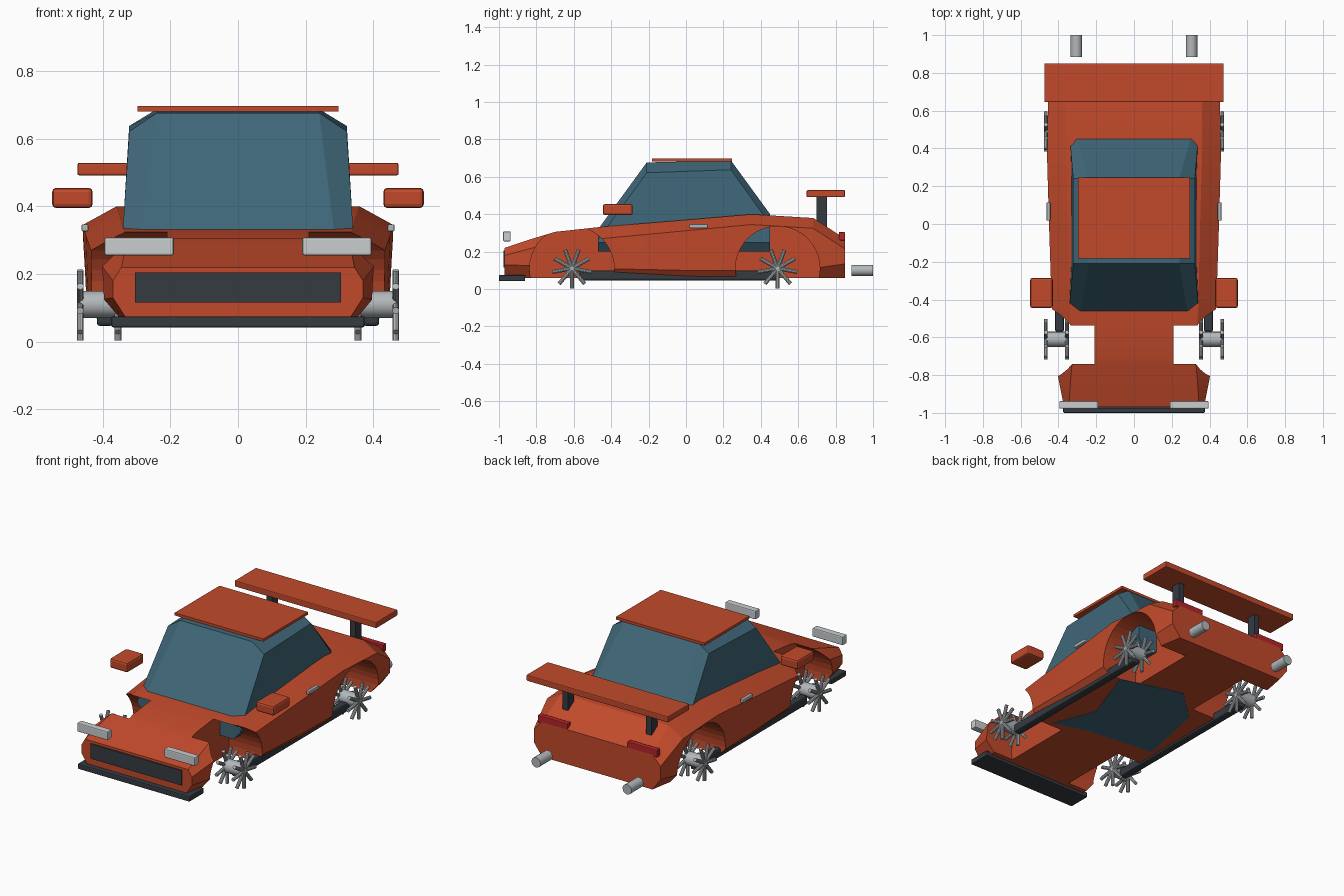
import bpy, bmesh, math
from mathutils import Matrix, Vector

if "Cube" in bpy.data.objects:
    bpy.data.objects.remove(bpy.data.objects["Cube"])


def material(name, rgb):
    m = bpy.data.materials.new(name)
    m.diffuse_color = (*rgb, 1)
    m.use_nodes = True
    m.node_tree.nodes["Principled BSDF"].inputs["Base Color"].default_value = m.diffuse_color
    return m


ORANGE = material("orange paint", (0.54, 0.068, 0.024))
GLASS = material("blue glass", (0.05, 0.135, 0.19))
DARK = material("dark trim", (0.035, 0.043, 0.053))
SILVER = material("silver metal", (0.45, 0.48, 0.50))
WHITE = material("lamp white", (0.58, 0.61, 0.62))
RED = material("red lamp", (0.46, 0.018, 0.022))


def finish(bm, name, mat, angle=None):
    bmesh.ops.recalc_face_normals(bm, faces=bm.faces)
    me = bpy.data.meshes.new(name)
    bm.to_mesh(me)
    bm.free()
    me.materials.append(mat)
    ob = bpy.data.objects.new(name, me)
    bpy.context.collection.objects.link(ob)
    if angle:
        bpy.context.view_layer.objects.active = ob
        bpy.ops.object.select_all(action='DESELECT')
        ob.select_set(True)
        bpy.ops.object.shade_smooth_by_angle(angle=math.radians(angle))
    return ob


def box(name, mat, x, y, z, bevel=0.0):
    """Box from (min, max) ranges with optionally rounded edges."""
    bm = bmesh.new()
    bmesh.ops.create_cube(bm, size=1)
    for v in bm.verts:
        v.co = [r[0] + (c + 0.5) * (r[1] - r[0]) for r, c in zip((x, y, z), v.co)]
    if bevel:
        bmesh.ops.bevel(bm, geom=bm.edges[:], offset=bevel, segments=2,
                        profile=0.5, affect='EDGES')
    return finish(bm, name, mat)


def pair(name, mat, x, y, z, bevel=0.0):
    for s, side in ((1, "right"), (-1, "left")):
        box(f"{name}_{side}", mat, sorted((s * x[0], s * x[1])), y, z, bevel)


def rod(bm, a, b, r, n=10):
    """Cylinder between two points."""
    a, b = Vector(a), Vector(b)
    rot = (b - a).to_track_quat('Z', 'Y').to_matrix().to_4x4()
    bmesh.ops.create_cone(bm, cap_ends=True, segments=n, radius1=r, radius2=r,
                          depth=(b - a).length,
                          matrix=Matrix.Translation((a + b) / 2) @ rot)


def loft(name, mat, sections, zb):
    """Skin mirrored eight-sided sections placed along y."""
    bm = bmesh.new()
    rings = []
    for y, xt, zt, xs, zs, xl, zl, xb in sections:
        half = [(xb, zb), (xl, zl), (xs, zs), (xt, zt)]
        ring = half + [(-x, z) for x, z in reversed(half)]
        rings.append([bm.verts.new((x, y, z)) for x, z in ring])
    for a, b in zip(rings, rings[1:]):
        for i in range(8):
            j = (i + 1) % 8
            bm.faces.new((a[i], a[j], b[j], b[i]))
    bm.faces.new(rings[0])
    bm.faces.new(rings[-1])
    return finish(bm, name, mat, 20)


WHEEL_Y = {"front": -0.61, "rear": 0.49}
AXLE_Z = 0.11

# Body shell: y, top x/z, shoulder x/z, lower side x/z, floor x
body = loft("body", ORANGE, [
    (-0.97, 0.345, 0.22, 0.37, 0.18, 0.37, 0.13, 0.325),
    (-0.82, 0.335, 0.27, 0.40, 0.22, 0.40, 0.125, 0.345),
    (-0.70, 0.325, 0.306, 0.415, 0.245, 0.415, 0.12, 0.365),
    (-0.45, 0.34, 0.333, 0.435, 0.27, 0.43, 0.11, 0.39),
    (0.0, 0.35, 0.37, 0.45, 0.312, 0.442, 0.10, 0.41),
    (0.35, 0.36, 0.40, 0.46, 0.345, 0.45, 0.10, 0.41),
    (0.68, 0.36, 0.38, 0.455, 0.325, 0.445, 0.11, 0.40),
    (0.85, 0.37, 0.27, 0.425, 0.215, 0.425, 0.135, 0.37)], 0.06)

# Wheel arches cut into the body
for y in WHEEL_Y.values():
    for s in (1, -1):
        bm = bmesh.new()
        rod(bm, (s * 0.21, y, AXLE_Z), (s * 0.65, y, AXLE_Z), 0.226, 40)
        cutter = finish(bm, "arch_cutter", ORANGE)
        cutter.hide_render = True
        mod = body.modifiers.new("arch", 'BOOLEAN')
        mod.operation, mod.solver, mod.object = 'DIFFERENCE', 'EXACT', cutter
        bpy.context.view_layer.objects.active = body
        bpy.ops.object.modifier_apply(modifier=mod.name)
        bpy.data.objects.remove(cutter)

# Glass cabin and roof panel
loft("cabin_glass", GLASS, [
    (-0.47, 0.285, 0.32, 0.345, 0.265, 0.345, 0.25, 0.30),
    (-0.21, 0.24, 0.677, 0.322, 0.622, 0.335, 0.25, 0.30),
    (0.24, 0.24, 0.688, 0.322, 0.638, 0.335, 0.25, 0.30),
    (0.45, 0.30, 0.40, 0.34, 0.345, 0.34, 0.25, 0.30)], 0.20)
box("roof_panel", ORANGE, (-0.297, 0.297), (-0.182, 0.247), (0.681, 0.697))

# Glass panel showing in the floor
bm = bmesh.new()
floor = [(0.33, 0.27), (-0.05, 0.38), (-0.25, 0.19), (-0.34, -0.25),
         (0.1, -0.3), (0.3, -0.36), (0.2, -0.1)]
face = bm.faces.new([bm.verts.new((x, y, 0.0605)) for x, y in floor])
ext = bmesh.ops.extrude_face_region(bm, geom=[face])
for v in ext["geom"]:
    if isinstance(v, bmesh.types.BMVert):
        v.co.z -= 0.003
finish(bm, "floor_panel", GLASS)

# Nose: grille, lip and headlamps
box("grille", DARK, (-0.305, 0.305), (-0.977, -0.968), (0.115, 0.205))
box("front_lip", DARK, (-0.375, 0.375), (-1.0, -0.86), (0.042, 0.075), 0.006)
pair("headlamp", WHITE, (0.19, 0.395), (-0.978, -0.937), (0.255, 0.308), 0.006)

# Sides: skirts, mirrors and door handles
pair("side_skirt", DARK, (0.37, 0.418), (-0.57, 0.49), (0.046, 0.10), 0.01)
pair("mirror", ORANGE, (0.43, 0.55), (-0.445, -0.285), (0.395, 0.455), 0.012)
pair("door_handle", SILVER, (0.443, 0.463), (0.018, 0.115), (0.326, 0.347), 0.004)

# Tail: wing, posts, lamps and exhaust pipes
box("rear_wing", ORANGE, (-0.475, 0.475), (0.645, 0.85), (0.492, 0.529), 0.005)
pair("wing_post", DARK, (0.262, 0.298), (0.698, 0.755), (0.32, 0.495))
pair("tail_lamp", RED, (0.20, 0.40), (0.818, 0.85), (0.26, 0.305), 0.004)
for s, side in ((1, "right"), (-1, "left")):
    bm = bmesh.new()
    rod(bm, (s * 0.305, 0.885, 0.10), (s * 0.305, 1.0, 0.10), 0.03, 16)
    finish(bm, f"exhaust_{side}", SILVER, 30)

# Wheels: hub with an inner and an outer star of nine spokes
for end, y in WHEEL_Y.items():
    for s, side in ((1, "right"), (-1, "left")):
        bm = bmesh.new()
        rod(bm, (s * 0.35, y, AXLE_Z), (s * 0.468, y, AXLE_Z), 0.04, 16)
        for x in (0.355, 0.467):
            for k in range(9):
                a = math.tau * k / 9 - math.pi / 2
                rod(bm, (s * x, y, AXLE_Z),
                    (s * x, y + 0.107 * math.cos(a), AXLE_Z + 0.107 * math.sin(a)),
                    0.0105)
        finish(bm, f"wheel_{end}_{side}", SILVER, 30)
